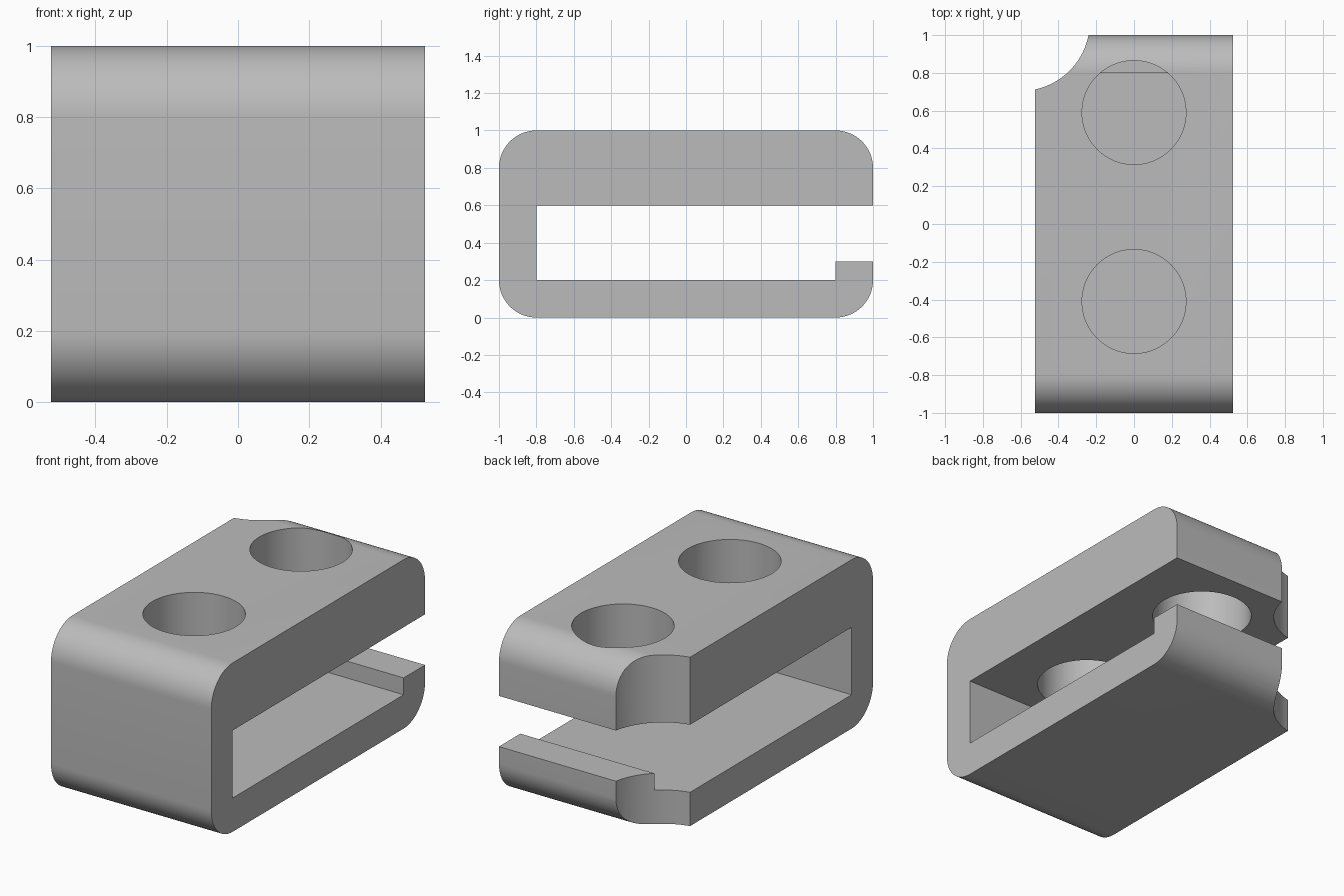
import bpy
import bmesh
from math import cos, sin, radians

if "Cube" in bpy.data.objects:
    bpy.data.objects.remove(bpy.data.objects["Cube"], do_unlink=True)

HALF_WIDTH = 0.525
ROUND = 0.2

grey = bpy.data.materials.new("plain grey")
grey.use_nodes = True
colour = (0.5, 0.5, 0.5, 1)
grey.diffuse_color = colour
grey.node_tree.nodes["Principled BSDF"].inputs["Base Color"].default_value = colour


def corner(y, z, start, steps=16):
    """Quarter-circle of the outer profile, turning counter-clockwise."""
    angles = [radians(start + 90 * i / steps) for i in range(steps + 1)]
    return [(y + ROUND * cos(a), z + ROUND * sin(a)) for a in angles]


def cutter(name, x, y, radius, bottom):
    """Hidden upright cylinder used to drill the clip."""
    top = 1.2
    bpy.ops.mesh.primitive_cylinder_add(
        vertices=96, radius=radius, depth=top - bottom,
        location=(x, y, (top + bottom) / 2))
    obj = bpy.context.object
    obj.name = name
    obj.hide_render = True
    obj.hide_set(True)
    return obj


# Side profile: thick upper arm, closed front wall, thin lower arm with a lip
profile = (corner(0.8, 0.8, 0) + corner(-0.8, 0.8, 90)
           + corner(-0.8, 0.2, 180) + corner(0.8, 0.2, 270)
           + [(1, 0.3), (0.8, 0.3), (0.8, 0.2), (-0.8, 0.2), (-0.8, 0.6), (1, 0.6)])

bm = bmesh.new()
face = bm.faces.new([bm.verts.new((-HALF_WIDTH, y, z)) for y, z in profile])
extruded = bmesh.ops.extrude_face_region(bm, geom=[face])["geom"]
bmesh.ops.translate(bm, vec=(2 * HALF_WIDTH, 0, 0),
                    verts=[v for v in extruded if isinstance(v, bmesh.types.BMVert)])
bmesh.ops.recalc_face_normals(bm, faces=bm.faces)
mesh = bpy.data.meshes.new("clip_body")
bm.to_mesh(mesh)
bm.free()
mesh.materials.append(grey)
clip = bpy.data.objects.new("clip_body", mesh)
bpy.context.collection.objects.link(clip)

# Two holes through the upper arm, and a rounded notch through the back corner
cutters = [cutter("front_hole_cutter", 0, -0.41, 0.275, 0.4),
           cutter("back_hole_cutter", 0, 0.59, 0.275, 0.4),
           cutter("corner_notch_cutter", -0.6, 1.07, 0.366, -0.2)]
for tool in cutters:
    cut = clip.modifiers.new(tool.name, "BOOLEAN")
    cut.operation = "DIFFERENCE"
    cut.solver = "EXACT"
    cut.object = tool

# Apply the cuts, drop the cutters and smooth the curved faces
bpy.ops.object.select_all(action="DESELECT")
bpy.context.view_layer.objects.active = clip
clip.select_set(True)
for tool in cutters:
    bpy.ops.object.modifier_apply(modifier=tool.name)
    bpy.data.objects.remove(tool, do_unlink=True)
bpy.ops.object.shade_smooth_by_angle(angle=radians(30))
